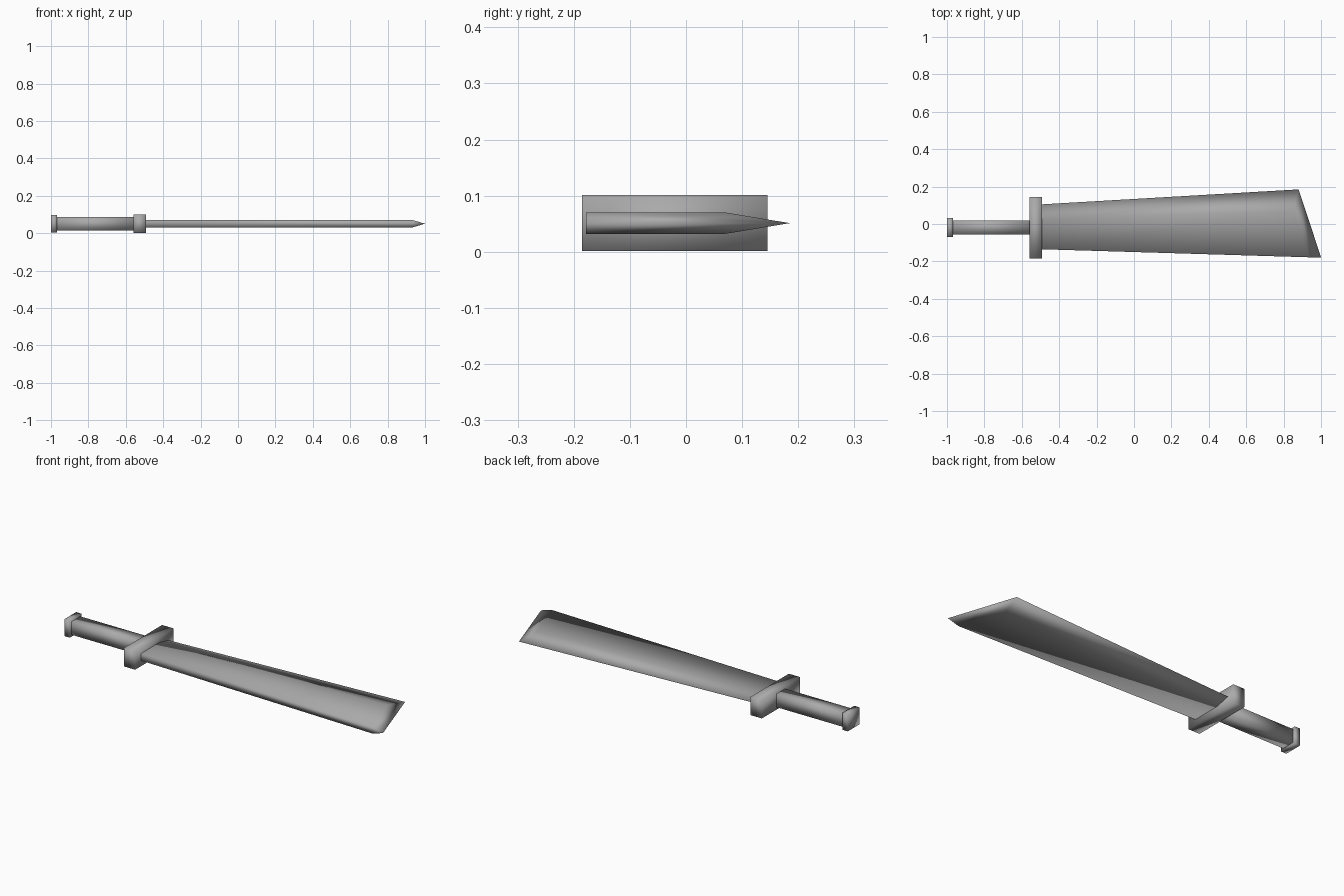
import bpy, bmesh

cube = bpy.data.objects.get("Cube")
if cube:
    bpy.data.objects.remove(cube, do_unlink=True)

steel = bpy.data.materials.new("grey_steel")
steel.use_nodes = True
GREY = (0.4, 0.4, 0.4, 1)
steel.diffuse_color = GREY
steel.node_tree.nodes["Principled BSDF"].inputs["Base Color"].default_value = GREY

MID = 0.051


def finish(name, bm):
    """Turn a bmesh into a smooth shaded steel object."""
    bmesh.ops.recalc_face_normals(bm, faces=bm.faces)
    for f in bm.faces:
        f.smooth = True
    mesh = bpy.data.meshes.new(name)
    bm.to_mesh(mesh)
    bm.free()
    mesh.materials.append(steel)
    obj = bpy.data.objects.new(name, mesh)
    bpy.context.collection.objects.link(obj)


def block(name, x0, x1, y0, y1, half):
    bm = bmesh.new()
    bmesh.ops.create_cube(bm, size=1)
    for v in bm.verts:
        v.co.x = x0 if v.co.x < 0 else x1
        v.co.y = y0 if v.co.y < 0 else y1
        v.co.z = MID + (half if v.co.z > 0 else -half)
    finish(name, bm)


# Pommel, grip and cross guard
block("pommel", -1.0, -0.967, -0.07, 0.032, 0.046)
block("grip", -0.97, -0.555, -0.055, 0.02, 0.036)
block("cross_guard", -0.56, -0.492, -0.185, 0.145, 0.05)

# Blade: flat inner panels on both sides, ground to a sharp edge and tip
bm = bmesh.new()
panel = [(-0.495, -0.135), (0.935, -0.178), (0.85, 0.07), (-0.495, 0.025)]
top = [bm.verts.new((x, y, MID + 0.019)) for x, y in panel]
low = [bm.verts.new((x, y, MID - 0.019)) for x, y in panel]
tip, corner, heel = [bm.verts.new((x, y, MID)) for x, y in
                     [(1.0, -0.178), (0.88, 0.185), (-0.495, 0.105)]]
for side in (top, low):
    bm.faces.new(side)
    bm.faces.new((side[1], tip, corner, side[2]))
    bm.faces.new((side[2], corner, heel, side[3]))
bm.faces.new((top[0], top[1], low[1], low[0]))
bm.faces.new((top[1], tip, low[1]))
bm.faces.new((top[0], low[0], low[3], heel, top[3]))
finish("blade", bm)
